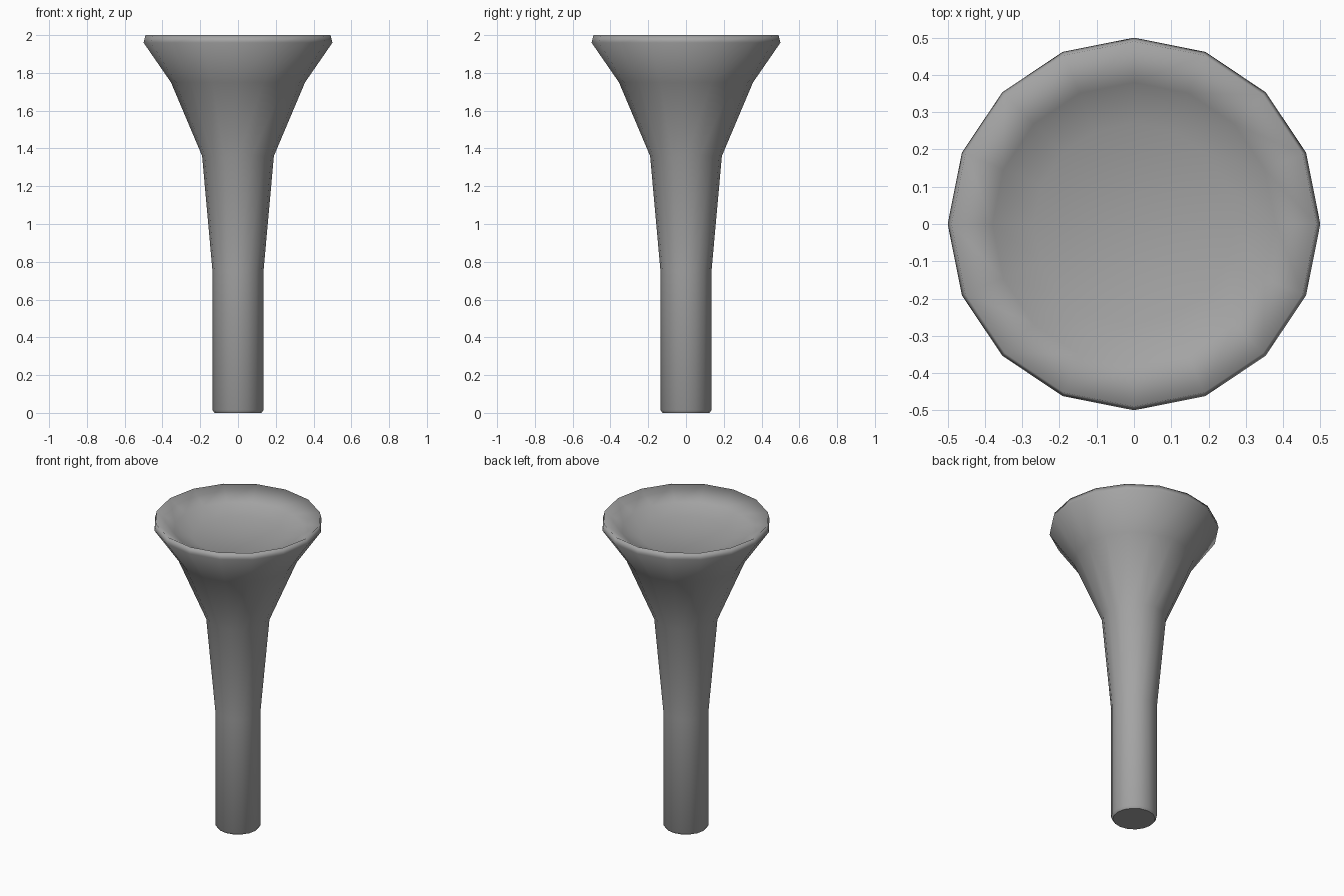
import bpy, bmesh, math

if "Cube" in bpy.data.objects:
    bpy.data.objects.remove(bpy.data.objects["Cube"])

SIDES = 16

# Closed half-profile (radius, height): foot, stem, flare, lip, shallow dish
profile = [(0, 0), (0.125, 0), (0.135, 0.015), (0.135, 0.75), (0.19, 1.36),
           (0.355, 1.75), (0.5, 1.96), (0.49, 2.0),
           (0.38, 1.93), (0.27, 1.89), (0, 1.88)]


def lathe(name, points):
    """Revolve a profile about z, with single vertices at the poles."""
    bm = bmesh.new()
    rings = []
    for r, z in points:
        n = SIDES if r else 1
        rings.append([bm.verts.new((r * math.cos(math.tau * i / SIDES),
                                    r * math.sin(math.tau * i / SIDES), z))
                      for i in range(n)])
    for a, b in zip(rings, rings[1:]):
        for i in range(SIDES):
            j = (i + 1) % SIDES
            quad = [a[i % len(a)], a[j % len(a)], b[j % len(b)], b[i % len(b)]]
            bm.faces.new(list(dict.fromkeys(quad)))
    bmesh.ops.recalc_face_normals(bm, faces=bm.faces)
    # Smooth everywhere except the flat foot
    for face in bm.faces:
        face.smooth = face.normal.z > -0.99
    mesh = bpy.data.meshes.new(name)
    bm.to_mesh(mesh)
    bm.free()
    obj = bpy.data.objects.new(name, mesh)
    bpy.context.collection.objects.link(obj)
    return obj


# Flared pedestal with dished top
pedestal = lathe("flared_pedestal", profile)

# Dark grey finish
grey = bpy.data.materials.new("dark_grey")
grey.diffuse_color = (0.37, 0.37, 0.37, 1)
grey.use_nodes = True
grey.node_tree.nodes["Principled BSDF"].inputs["Base Color"].default_value = grey.diffuse_color
pedestal.data.materials.append(grey)
